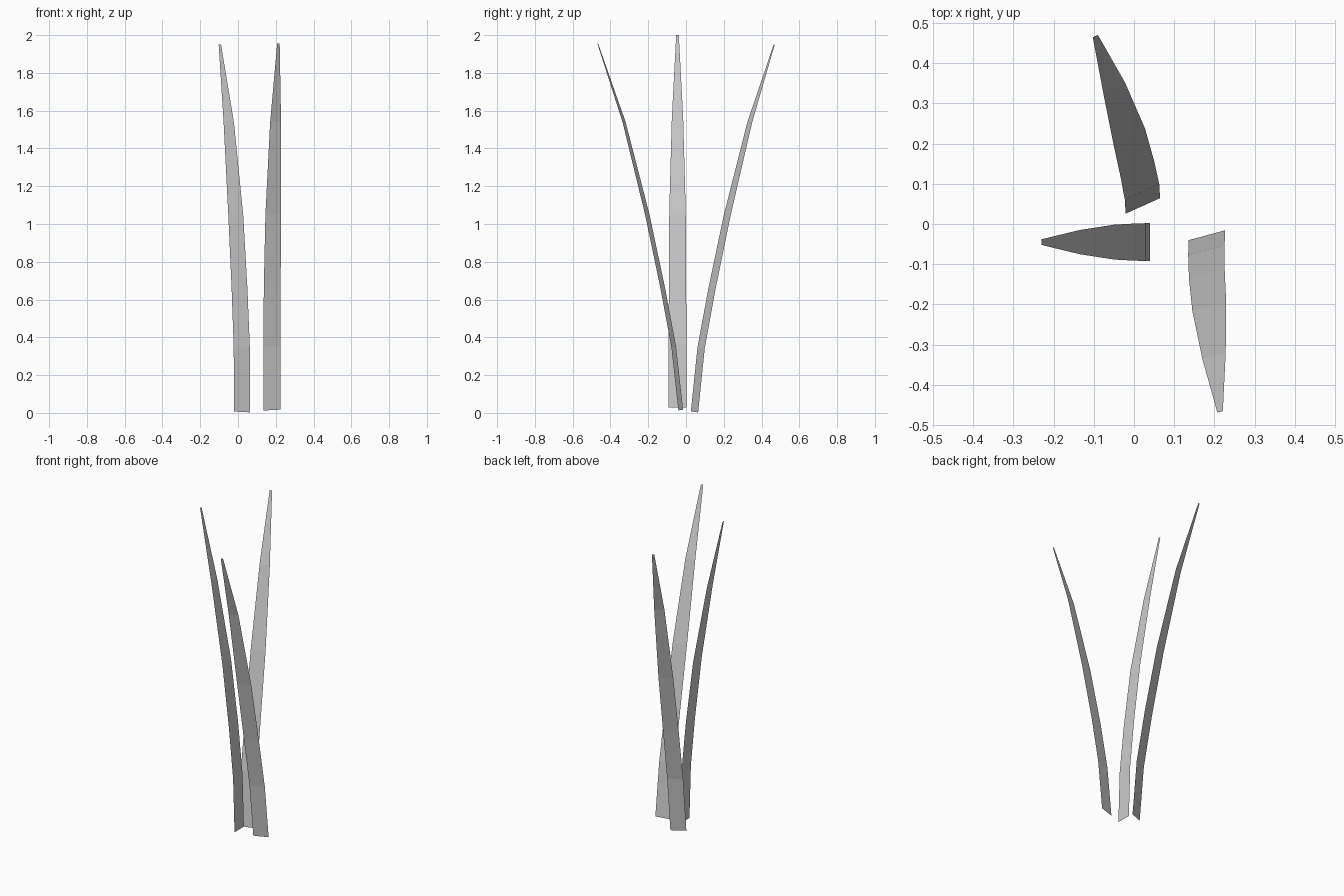
import bpy
from mathutils import Vector

# Width of a blade at each of its six levels, root to tip
WIDTHS = [0.094, 0.094, 0.092, 0.087, 0.06, 0.014]


def blade(name, spine, across):
    """Thin flat-faced strip following a spine, tapering to a blunt tip."""
    side = Vector(across).normalized()
    verts = []
    for point, width in zip(spine, WIDTHS):
        c = Vector(point)
        verts += [c - side * width / 2, c + side * width / 2]
    faces = [(2 * i, 2 * i + 1, 2 * i + 3, 2 * i + 2)
             for i in range(len(spine) - 1)]
    mesh = bpy.data.meshes.new(name)
    mesh.from_pydata(verts, [], faces)
    mesh.update()
    obj = bpy.data.objects.new(name, mesh)
    bpy.context.collection.objects.link(obj)
    return obj


# Blade leaning to the back
blade("back_grass_blade",
      [(0.022, 0.045, 0.005), (0.020, 0.080, 0.345), (0.008, 0.138, 0.66),
       (-0.012, 0.219, 1.05), (-0.049, 0.338, 1.54), (-0.096, 0.467, 1.95)],
      (0.91, 0.41, -0.05))

# Blade leaning to the left
blade("left_grass_blade",
      [(0.04, -0.045, 0.028), (0.03, -0.045, 0.365), (0.0, -0.045, 0.68),
       (-0.048, -0.045, 1.07), (-0.135, -0.045, 1.56), (-0.23, -0.045, 2.0)],
      (0, -1, 0))

# Blade leaning to the front
blade("front_grass_blade",
      [(0.181, -0.028, 0.015), (0.180, -0.065, 0.35), (0.181, -0.124, 0.665),
       (0.187, -0.205, 1.05), (0.199, -0.328, 1.54), (0.214, -0.467, 1.955)],
      (-0.965, -0.26, -0.05))
